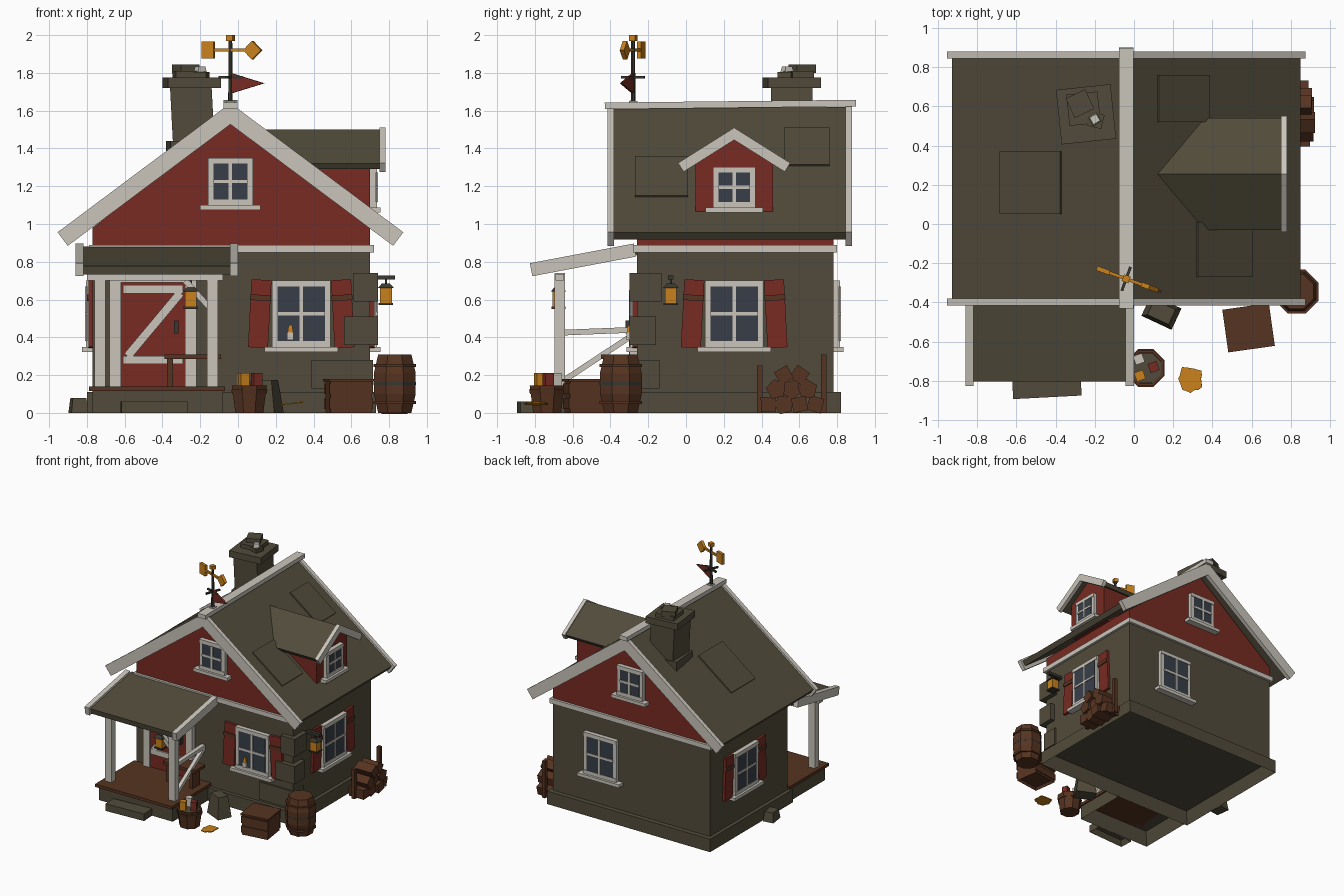
import bpy, bmesh, random
from math import atan, cos, sin, pi, radians
from mathutils import Matrix, Vector

random.seed(4)
if "Cube" in bpy.data.objects:
    bpy.data.objects.remove(bpy.data.objects["Cube"])


def material(name, *rgb):
    m = bpy.data.materials.new(name)
    m.use_nodes = True
    m.diffuse_color = (*rgb, 1)
    m.node_tree.nodes["Principled BSDF"].inputs["Base Color"].default_value = (*rgb, 1)
    return m


STONE = material("olive stone", .083, .071, .043)
WHITE = material("pale trim", .59, .56, .50)
RED = material("barn red", .185, .024, .016)
WOOD = material("brown wood", .094, .034, .015)
GOLD = material("amber", .58, .22, .012)
GLASS = material("slate glass", .039, .048, .066)
METAL = material("dark metal", .04, .038, .030)
I = Matrix.Identity(4)


def place(x, y, z, yaw=0, tilt=0):
    return Matrix.Translation((x, y, z)) @ Matrix.Rotation(radians(yaw), 4, 'Z') @ Matrix.Rotation(tilt, 4, 'Y')


def finish(name, mat, bm, M):
    bmesh.ops.recalc_face_normals(bm, faces=bm.faces)
    me = bpy.data.meshes.new(name)
    bm.to_mesh(me)
    bm.free()
    me.materials.append(mat)
    ob = bpy.data.objects.new(name, me)
    ob.matrix_world = M
    bpy.context.collection.objects.link(ob)
    return ob


def box(name, mat, lo, hi, M=I, taper=1, rim=0, depth=0):
    # rim and depth hollow the box out from below
    bm = bmesh.new()
    bmesh.ops.create_cube(bm, size=1)
    mid, size = (Vector(lo) + Vector(hi)) / 2, Vector(hi) - Vector(lo)
    for v in bm.verts:
        k = taper if v.co.z > 0 else 1
        v.co = mid + Vector((v.co.x * size.x * k, v.co.y * size.y * k, v.co.z * size.z))
    if rim:
        bm.normal_update()
        bottom = min(bm.faces, key=lambda f: f.calc_center_median().z)
        bmesh.ops.inset_region(bm, faces=[bottom], thickness=rim, use_even_offset=True)
        bmesh.ops.translate(bm, vec=(0, 0, depth), verts=bottom.verts[:])
    return finish(name, mat, bm, M)


def beam(name, mat, a, b, w, h):
    a, b = Vector(a), Vector(b)
    M = Matrix.Translation((a + b) / 2) @ (b - a).to_track_quat('Y', 'Z').to_matrix().to_4x4()
    n = (b - a).length / 2
    return box(name, mat, (-w / 2, -n, -h / 2), (w / 2, n, h / 2), M)


def prism(name, mat, pts, y0, y1, M=I):
    # x-z outline pushed along y
    bm = bmesh.new()
    f = bm.faces.new([bm.verts.new((x, y0, z)) for x, z in pts])
    r = bmesh.ops.extrude_face_region(bm, geom=[f])
    vs = [g for g in r["geom"] if isinstance(g, bmesh.types.BMVert)]
    bmesh.ops.translate(bm, vec=(0, y1 - y0, 0), verts=vs)
    return finish(name, mat, bm, M)


def turned(name, mat, profile, n, M):
    bm = bmesh.new()
    rings = [[bm.verts.new((r * cos(2 * pi * i / n), r * sin(2 * pi * i / n), z)) for i in range(n)]
             for r, z in profile]
    for a, b in zip(rings, rings[1:]):
        for i in range(n):
            bm.faces.new((a[i], a[(i + 1) % n], b[(i + 1) % n], b[i]))
    bm.faces.new(rings[0])
    bm.faces.new(rings[-1])
    return finish(name, mat, bm, M)


def chevron(cx, half, apex, slope, t):
    a = atan(slope)
    ex, ez = half - t * sin(a), apex - slope * half - t * cos(a)
    return [(cx, apex), (cx + half, apex - slope * half), (cx + ex, ez),
            (cx, apex - t / cos(a)), (cx - ex, ez), (cx - half, apex - slope * half)]


# Walls, foundation, gables and trim band
CX, SL = -.04, .747
TILT = atan(SL)
box("foundation", STONE, (-.80, -.29, 0), (.73, .82, .11), rim=.035, depth=.105)
box("walls", STONE, (-.77, -.26, .11), (.70, .78, .88))
box("trim_band", WHITE, (-.79, -.28, .85), (.72, .80, .89))
prism("gable_walls", RED, [(-.77, .88), (.70, .88), (.70, .98), (CX, 1.55), (-.77, .98)], -.26, .78)

# Main roof
prism("main_roof", STONE, chevron(CX, .89, 1.62, SL, .045), -.385, .845)
for y in (-.415, .845):
    prism("barge_boards", WHITE, chevron(CX, .915, 1.64, SL, .09), y, y + .035)
beam("ridge_cap", WHITE, (CX, -.43, 1.625), (CX, .90, 1.64), .075, .035)


def on_roof(x, y):
    side = 1 if x > CX else -1
    return place(x, y, 1.62 - SL * abs(x - CX), 0, side * TILT)


for x, y, w, d in ((.25, .64, .26, .24), (.46, -.13, .28, .28), (-.525, .21, .31, .32)):
    w /= cos(TILT)
    box("roof_patch", STONE, (-w / 2, -d / 2, -.01), (w / 2, d / 2, .012), on_roof(x, y))


def leaf(M):
    # ragged flat blade lying just above its surface
    pts = []
    for i in range(20):
        r = random.uniform(.054, .074)
        pts.append((r * cos(i * pi / 10), r * sin(i * pi / 10)))
    prism("fallen_leaf", GOLD, pts, .012, .018, M @ Matrix.Rotation(pi / 2, 4, 'X'))


for x, y in ((.65, .67), (.22, -.03), (.72, -.27), (-.61, .53)):
    leaf(on_roof(x, y) @ Matrix.Scale(-1, 4, (0, 0, 1)))
leaf(place(.29, -.79, .035, 0, -.12))

# Dormer facing the right side
D = place(.70, .255, 0, 90)
prism("dormer_walls", RED, [(-.205, 1.03), (.205, 1.03), (.205, 1.34), (0, 1.47), (-.205, 1.34)], 0, .6, D)
prism("dormer_roof", STONE, chevron(0, .285, 1.5, .63, .035), -.05, .6, D)
prism("dormer_barge", WHITE, chevron(0, .297, 1.51, .63, .055), -.08, -.05, D)


# Windows: local -y points away from the wall
def window(M, w, h, shutters=False):
    a, b, f = w / 2, h / 2, .03
    box("window_glass", GLASS, (-a + f, -.033, -b + f), (a - f, .01, b - f), M)
    for s in (-1, 1):
        x, z = s * (a - f / 2), s * (b - f / 2)
        box("window_side", WHITE, (x - f / 2, -.03, -b), (x + f / 2, 0, b), M)
        box("window_rail", WHITE, (-a, -.036, z - f / 2), (a, 0, z + f / 2), M)
        if shutters:
            S = M @ place(s * (a + .065), 0, 0) @ Matrix.Rotation(radians(s * -3), 4, 'Y')
            box("shutter", RED, (-.053, -.022, -.18), (.053, 0, .18), S)
            box("shutter_band", WOOD, (-.055, -.03, .07), (.055, -.022, .10), S)
    box("window_mullion", WHITE, (-.009, -.04, -b + f), (.009, 0, b - f), M)
    box("window_crossbar", WHITE, (-a + f, -.04, -.009), (a - f, 0, .009), M)
    box("window_sill", WHITE, (-a - .04, -.055, -b - .027), (a + .04, 0, -b), M)


window(place(.335, -.26, .525), .31, .35, True)
window(place(.70, .255, .525, 90), .31, .35, True)
window(place(-.77, .33, .525, -90), .31, .35, True)
window(place(.24, .78, .525, 180), .31, .35)
window(place(CX, -.26, 1.225), .24, .25)
window(place(CX, .78, 1.225, 180), .24, .25)
window(place(.70, .255, 1.195, 90), .225, .215)
box("candle", WHITE, (.26, -.315, .385), (.295, -.285, .425))
box("candle_flame", GOLD, (.262, -.312, .425), (.293, -.288, .465), taper=.6)

# Corner stones
for x0, x1, y1, z in ((.61, .74, -.13, .59), (.56, .74, -.16, .36), (.39, .63, -.25, .13), (.60, .715, -.14, .13)):
    box("corner_stone", STONE, (x0, -.30 if z > .2 else -.275, z), (x1, y1, z + .15))

# Porch
box("porch_base", STONE, (-.77, -.76, 0), (-.08, -.285, .115), rim=.035, depth=.12)
box("porch_floor", WOOD, (-.79, -.785, .115), (-.07, -.26, .14))
box("porch_step", STONE, (-.175, -.055, 0), (.175, .06, .06), place(-.445, -.83, 0, 3), rim=.02, depth=.045)
for x in (-.73, -.135):
    box("porch_post", WHITE, (x - .029, -.695, .14), (x + .029, -.64, .74))
box("porch_header", WHITE, (-.80, -.69, .70), (-.08, -.645, .735))
beam("porch_brace", WHITE, (-.28, -.667, .70), (-.135, -.667, .54), .03, .03)
beam("porch_rail", WHITE, (-.135, -.65, .425), (-.135, -.27, .44), .035, .03)
beam("porch_rail_brace", WHITE, (-.135, -.65, .17), (-.135, -.27, .42), .03, .03)
beam("porch_roof", STONE, (-.43, -.80, .755), (-.43, -.25, .86), .78, .045)
for x in (-.84, -.022):
    beam("porch_barge", WHITE, (x, -.82, .758), (x, -.27, .862), .042, .07)
leaf(place(-.34, -.62, .812) @ Matrix.Rotation(atan(.19), 4, 'X') @ Matrix.Scale(-1, 4, (0, 0, 1)))

# Door with brace
box("door", RED, (-.62, -.285, .14), (-.28, -.25, .69))
for x in (-.65, -.25):
    box("door_jamb", WHITE, (x - .03, -.30, .14), (x + .03, -.25, .72))
box("door_lintel", WHITE, (-.68, -.30, .69), (-.22, -.25, .73))
for z in (.28, .655):
    box("door_bar", WHITE, (-.61, -.30, z - .022), (-.29, -.28, z + .022))
beam("door_diagonal", WHITE, (-.585, -.292, .30), (-.305, -.292, .635), .018, .045)
box("door_handle", METAL, (-.34, -.32, .42), (-.315, -.28, .49))

# Porch bench
box("bench_seat", WOOD, (-.39, -.45, .285), (-.09, -.31, .31))
for x in (-.36, -.14):
    box("bench_leg", WOOD, (x - .015, -.43, .14), (x + .015, -.33, .285))


# Lanterns
def lantern(x, y, z, top):
    M = place(x, y, z)
    box("lantern_base", METAL, (-.038, -.038, 0), (.038, .038, .012), M)
    box("lantern_glow", GOLD, (-.031, -.031, .012), (.031, .031, .092), M)
    box("lantern_cap", METAL, (-.042, -.042, .092), (.042, .042, .115), M, .5)
    box("lantern_rod", METAL, (-.006, -.006, .115), (.006, .006, top), M)


lantern(-.25, -.675, .55, .16)
lantern(.783, -.08, .57, .14)
box("lantern_bracket", METAL, (.69, -.095, .705), (.83, -.065, .728))

# Chimney, leaning slightly
C = place(-.245, .56, 0, 6)
beam("chimney_stack", STONE, (-.225, .56, 1.25), (-.25, .56, 1.73), .22, .22)
box("chimney_foot", STONE, (-.125, -.125, 1.2), (.125, .125, 1.44), C)
box("chimney_cap", STONE, (-.14, -.14, 1.72), (.14, .14, 1.775), C)
box("chimney_top", STONE, (-.09, -.05, 1.775), (.07, .11, 1.81), C)
box("chimney_pot", STONE, (-.05, -.03, 1.80), (.06, .08, 1.845), place(-.27, .59, 0, 25))
box("chimney_flue", STONE, (-.037, -.037, 1.77), (.037, .037, 1.805), place(-.195, .53, 0, -15))
box("chimney_ash", WHITE, (-.028, -.028, 1.79), (.028, .028, 1.835), place(-.20, .535, 0, 30), .7)

# Weathervane
V = place(CX, -.28, 0, -20)
box("vane_foot", WHITE, (-.022, -.022, 1.62), (.022, .022, 1.65), place(CX, -.28, 0))
turned("vane_pole", METAL, [(.013, 1.62), (.010, 1.98)], 6, V)
box("vane_knob", GOLD, (-.018, -.018, 1.97), (.018, .018, 2.0), V)
box("vane_crossbar", METAL, (-.065, -.007, 1.77), (.065, .007, 1.784), V)
box("vane_crossbar_side", METAL, (-.007, -.065, 1.77), (.007, .065, 1.784), V)
box("vane_shaft", GOLD, (-.12, -.008, 1.913), (.10, .008, 1.929), V)
box("vane_tail", GOLD, (-.16, -.012, 1.875), (-.09, .012, 1.965), V)
prism("vane_head", GOLD, [(.075, 1.92), (.125, 1.97), (.175, 1.92), (.125, 1.87)], -.012, .012, V)
prism("vane_flag", RED, [(0, 1.80), (.19, 1.745), (0, 1.69)], -.006, .006, V)

# Barrel, bucket with harvest, and crate
B = place(.83, -.345, 0, 22.5)
turned("barrel", WOOD, [(.095, 0), (.12, .1), (.12, .21), (.095, .31)], 8, B)
for z in (.055, .155, .25):
    turned("barrel_hoop", METAL if z == .155 else WOOD, [(.121, z - .008), (.121, z + .008)], 8, B)
K = place(.06, -.735, 0, 22.5)
turned("bucket", WOOD, [(.08, 0), (.1, .145), (.085, .145), (.085, .13)], 8, K)
turned("bucket_filling", STONE, [(.084, .12), (.084, .14)], 8, K)
turned("bucket_hoop", WOOD, [(.099, .10), (.104, .125)], 8, K)
for m, x, y in ((WHITE, .025, -.69), (RED, .10, -.73), (GOLD, .03, -.775)):
    box("harvest_piece", m, (-.024, -.024, .12), (.024, .024, .212), place(x, y, 0, 20))
R = place(.585, -.53, 0, 8)
box("crate", WOOD, (-.11, -.10, 0), (.11, .10, .165), R, rim=.015, depth=.02)
box("crate_lid", WOOD, (-.12, -.11, .165), (.12, .11, .18), R)
for s in (-1, 1):
    for z in (.02, .10):
        box("crate_slat", WOOD, (-.117, s * .1035 - .0035, z), (.117, s * .1035 + .0035, z + .055), R)

# Loose stones
box("front_stone", STONE, (-.085, -.06, 0), (.085, .06, .175), place(.14, -.45, 0, -25), .7)
box("side_stone", STONE, (-.045, -.06, 0), (.045, .06, .08), place(-.845, .06, 0, 8), .8)

# Firewood stack
for y in (.39, .73):
    box("wood_rack_post", WOOD, (.80, y - .015, 0), (.83, y + .015, .31 if y > .5 else .25))
for row, (count, z) in enumerate(((4, .045), (3, .125), (2, .20))):
    for i in range(count):
        y = .56 + (i - (count - 1) / 2) * .083
        out = random.uniform(-.015, .02)
        L = place(.83, y, z, 0, pi / 2) @ Matrix.Rotation(random.uniform(0, 2), 4, 'Z')
        turned("firewood_log", WOOD, [(.055, -.07), (.055, .075 + out)], random.choice((4, 5)), L)
